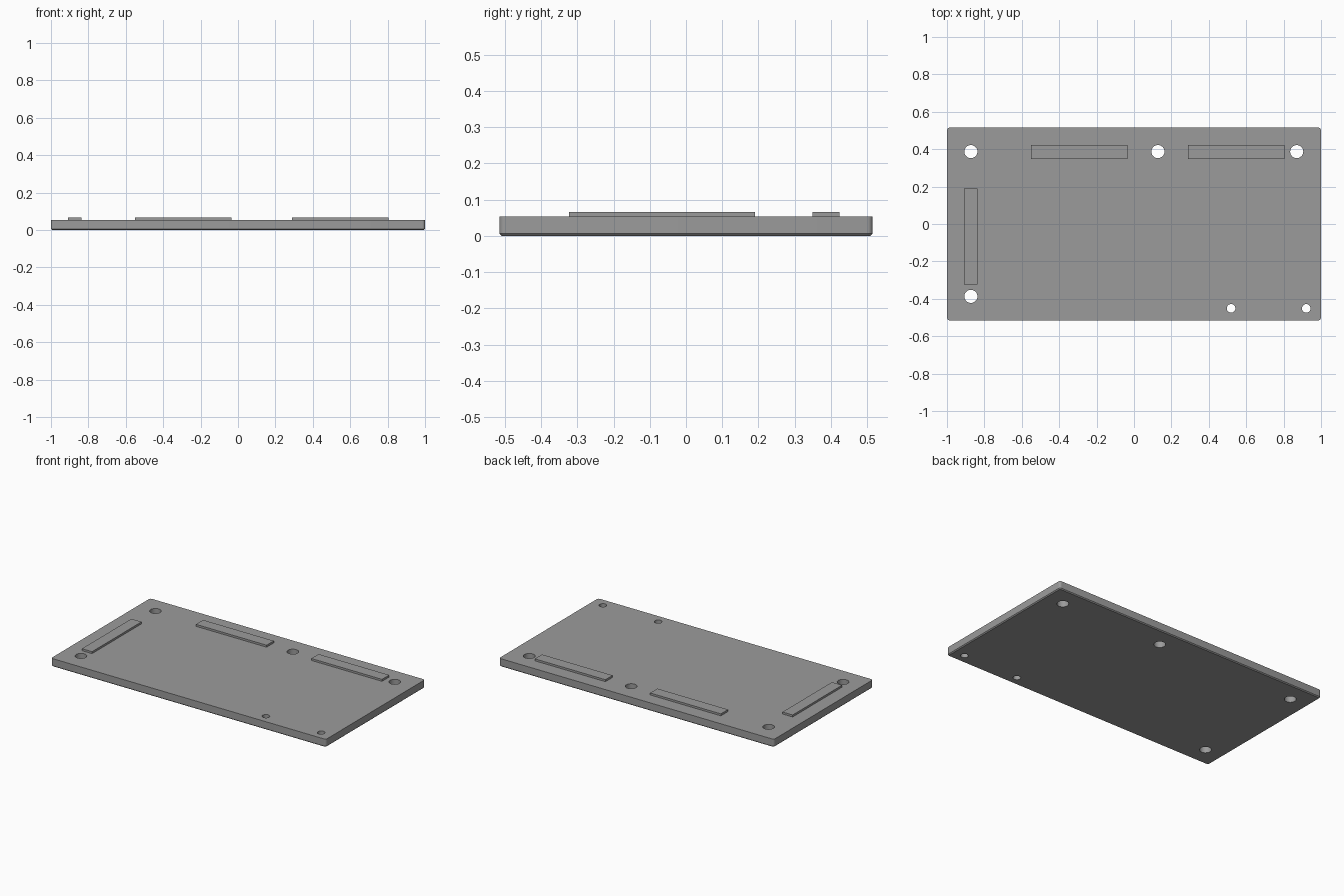
import bpy, bmesh, math

if "Cube" in bpy.data.objects:
    bpy.data.objects.remove(bpy.data.objects["Cube"])

grey = bpy.data.materials.new("plain_grey")
grey.diffuse_color = (0.33, 0.33, 0.33, 1)
grey.use_nodes = True
grey.node_tree.nodes["Principled BSDF"].inputs["Base Color"].default_value = grey.diffuse_color

HALF_X, HALF_Y, TOP = 1.0, 0.515, 0.053
CORNER, CHAMFER = 0.015, 0.006


def make_object(name, bm):
    bmesh.ops.recalc_face_normals(bm, faces=bm.faces)
    mesh = bpy.data.meshes.new(name)
    bm.to_mesh(mesh)
    bm.free()
    mesh.materials.append(grey)
    obj = bpy.data.objects.new(name, mesh)
    bpy.context.collection.objects.link(obj)
    return obj


def rounded_ring(bm, inset, z, steps=6):
    """Rounded rectangle outline, pulled in by inset."""
    ring = []
    r = CORNER - inset
    for i, (sx, sy) in enumerate([(1, 1), (-1, 1), (-1, -1), (1, -1)]):
        for k in range(steps + 1):
            a = (i + k / steps) * math.pi / 2
            ring.append(bm.verts.new((sx * (HALF_X - CORNER) + r * math.cos(a),
                                      sy * (HALF_Y - CORNER) + r * math.sin(a), z)))
    return ring


# Plate with rounded corners and a chamfered lower edge
bm = bmesh.new()
rings = [rounded_ring(bm, CHAMFER, 0), rounded_ring(bm, 0, CHAMFER), rounded_ring(bm, 0, TOP)]
for low, high in zip(rings, rings[1:]):
    n = len(low)
    for i in range(n):
        j = (i + 1) % n
        bm.faces.new((low[i], low[j], high[j], high[i]))
bm.faces.new(rings[0][::-1])
bm.faces.new(rings[-1])
plate = make_object("plate", bm)

# Through holes: four large mounting holes and two small ones
bm = bmesh.new()
BIG, SMALL = 0.035, 0.023
for x, y, r in [(-0.872, 0.387, BIG), (0.128, 0.387, BIG), (0.87, 0.387, BIG),
                (-0.872, -0.387, BIG), (0.519, -0.451, SMALL), (0.921, -0.451, SMALL)]:
    made = bmesh.ops.create_cone(bm, cap_ends=True, segments=32, radius1=r, radius2=r, depth=0.3)
    bmesh.ops.translate(bm, verts=made["verts"], vec=(x, y, 0))
cutter = make_object("hole_cutter", bm)

cut = plate.modifiers.new("holes", "BOOLEAN")
cut.operation, cut.solver, cut.object = "DIFFERENCE", "EXACT", cutter
bpy.context.view_layer.objects.active = plate
plate.select_set(True)
bpy.ops.object.modifier_apply(modifier=cut.name)
bpy.data.objects.remove(cutter, do_unlink=True)
bpy.ops.object.shade_smooth_by_angle(angle=math.radians(30))

# Raised connector strips on the top face
for name, x, y, sx, sy in [("back_left_strip", -0.293, 0.386, 0.514, 0.075),
                           ("back_right_strip", 0.547, 0.386, 0.514, 0.075),
                           ("left_strip", -0.873, -0.066, 0.074, 0.514)]:
    bm = bmesh.new()
    made = bmesh.ops.create_cube(bm, size=1)
    height = 0.066 - TOP
    bmesh.ops.scale(bm, verts=made["verts"], vec=(sx, sy, height))
    bmesh.ops.translate(bm, verts=made["verts"], vec=(x, y, TOP + height / 2))
    make_object(name, bm)
